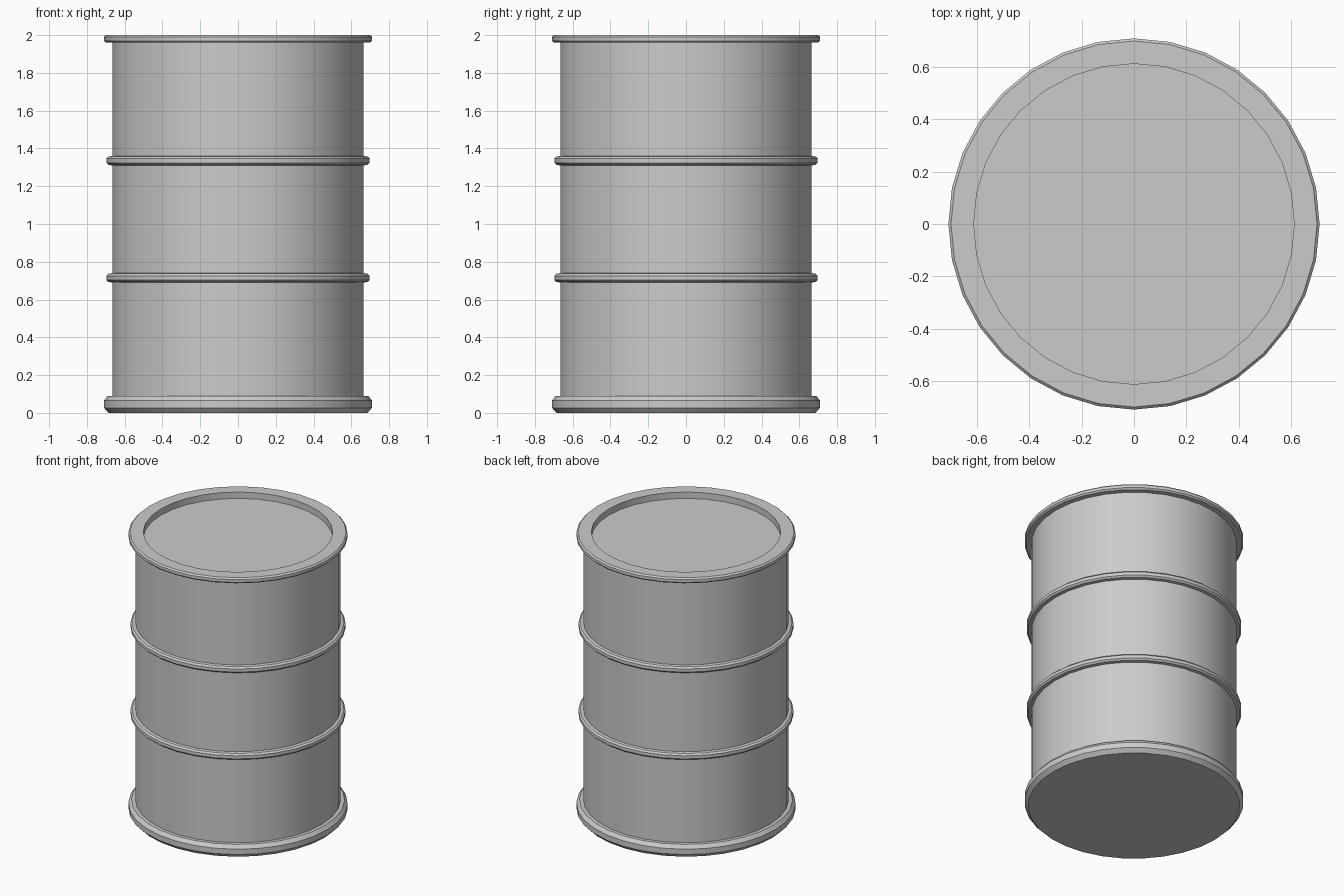
import bpy, bmesh
from math import cos, sin, tau, radians

if "Cube" in bpy.data.objects:
    bpy.data.objects.remove(bpy.data.objects["Cube"])

SIDES = 32
R = 0.665   # body radius


def lathe(name, profile):
    """Revolve (radius, z) points, listed bottom to top along the outside."""
    bm = bmesh.new()
    rings = []
    for r, z in profile:
        if r == 0:
            rings.append([bm.verts.new((0, 0, z))] * SIDES)
        else:
            rings.append([bm.verts.new((r * cos(tau * i / SIDES), r * sin(tau * i / SIDES), z))
                          for i in range(SIDES)])
    for low, high in zip(rings, rings[1:]):
        for i in range(SIDES):
            j = (i + 1) % SIDES
            corners = [low[i], low[j], high[j], high[i]]
            bm.faces.new(list(dict.fromkeys(corners)))
    bmesh.ops.recalc_face_normals(bm, faces=bm.faces)
    mesh = bpy.data.meshes.new(name)
    bm.to_mesh(mesh)
    bm.free()
    obj = bpy.data.objects.new(name, mesh)
    bpy.context.collection.objects.link(obj)
    bpy.ops.object.select_all(action='DESELECT')
    obj.select_set(True)
    bpy.context.view_layer.objects.active = obj
    bpy.ops.object.shade_smooth_by_angle(angle=radians(25))
    return obj


# Base with flat underside and bevelled skirt
lathe("base", [(0, 0), (0.685, 0), (0.71, 0.027), (0.71, 0.065), (0.69, 0.09), (R, 0.09)])

# Side wall
lathe("drum_wall", [(R, 0.09), (R, 1.96)])

# Two rolled hoops
for label, z in (("lower", 0.715), ("upper", 1.335)):
    lathe(label + "_hoop", [(R, z - 0.025), (0.686, z - 0.022), (0.697, z - 0.011),
                            (0.697, z + 0.011), (0.686, z + 0.022), (R, z + 0.025)])

# Top rim and the sunken lid inside it
lathe("rim_and_lid", [(R, 1.96), (0.70, 1.96), (0.71, 1.97), (0.71, 1.99), (0.70, 2.0),
                      (0.613, 2.0), (0.613, 1.955), (0, 1.955)])
